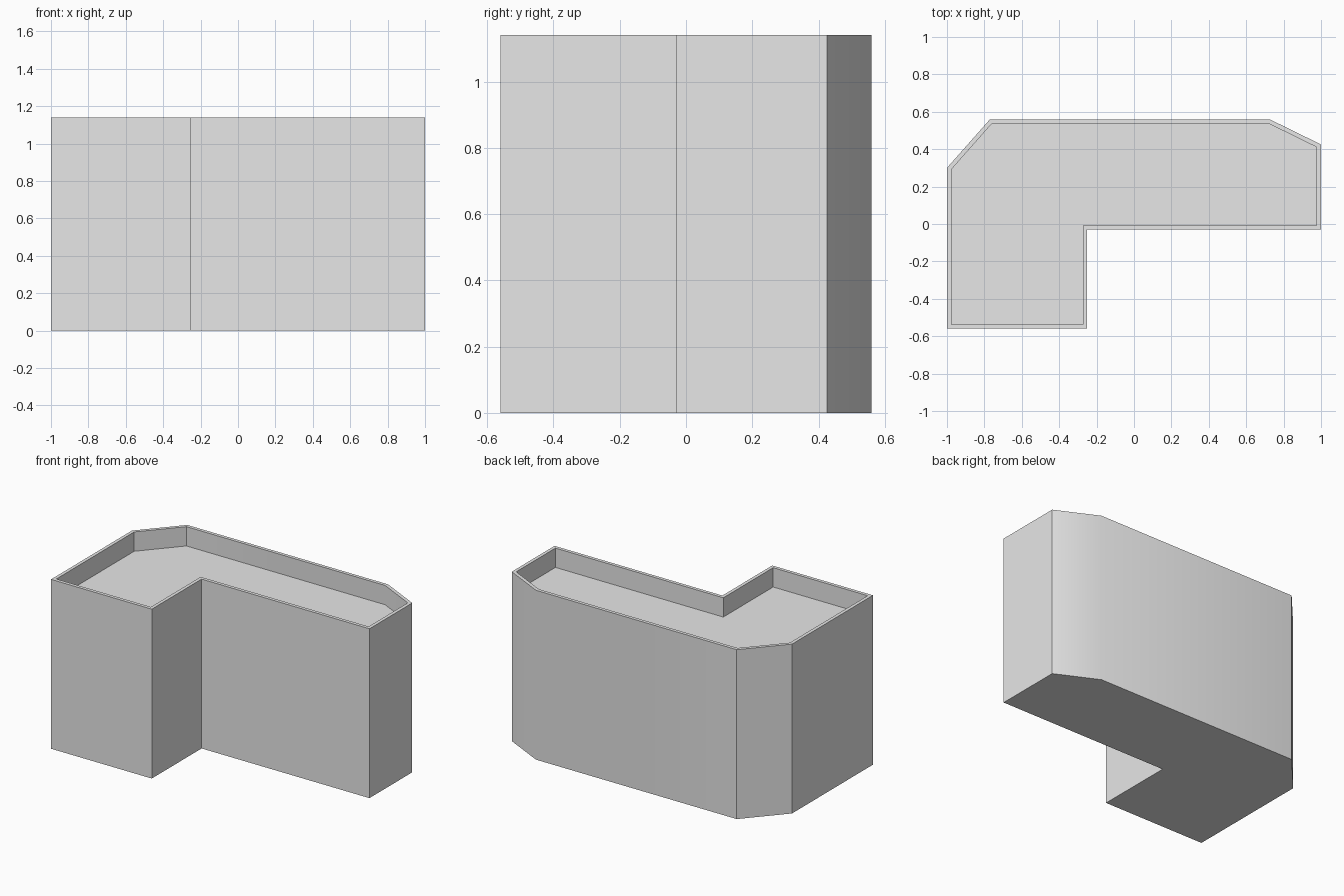
import bpy
import bmesh
from mathutils import Vector

cube = bpy.data.objects.get("Cube")
if cube:
    bpy.data.objects.remove(cube, do_unlink=True)

HEIGHT = 1.14
RIM = 0.023
ROOF_DROP = 0.13
FOOTPRINT = [(-1, -0.56), (-0.25, -0.56), (-0.25, -0.03), (1, -0.03),
             (1, 0.425), (0.725, 0.56), (-0.77, 0.56), (-1, 0.3)]

# Plain wall colour
grey = bpy.data.materials.new("light grey")
grey.use_nodes = True
colour = (0.8, 0.8, 0.8, 1)
grey.diffuse_color = colour
grey.node_tree.nodes["Principled BSDF"].inputs["Base Color"].default_value = colour

# Walls raised from the footprint
bm = bmesh.new()
base = bm.faces.new([bm.verts.new((x, y, 0)) for x, y in FOOTPRINT])
raised = bmesh.ops.extrude_face_region(bm, geom=[base])["geom"]
bmesh.ops.translate(bm, vec=Vector((0, 0, HEIGHT)),
                    verts=[g for g in raised if isinstance(g, bmesh.types.BMVert)])
bmesh.ops.recalc_face_normals(bm, faces=bm.faces[:])

# Thin parapet around a sunken flat roof
roof = max(bm.faces, key=lambda f: f.calc_center_median().z)
bmesh.ops.inset_region(bm, faces=[roof], thickness=RIM, use_even_offset=True)
sunken = bmesh.ops.extrude_discrete_faces(bm, faces=[roof])["faces"][0]
bmesh.ops.translate(bm, vec=Vector((0, 0, -ROOF_DROP)), verts=sunken.verts[:])
bmesh.ops.recalc_face_normals(bm, faces=bm.faces[:])

mesh = bpy.data.meshes.new("building_shell")
bm.to_mesh(mesh)
bm.free()
mesh.materials.append(grey)
building = bpy.data.objects.new("building_shell", mesh)
bpy.context.collection.objects.link(building)

# Soften only the shallow back corner
bpy.ops.object.select_all(action='DESELECT')
building.select_set(True)
bpy.context.view_layer.objects.active = building
bpy.ops.object.shade_smooth_by_angle()
